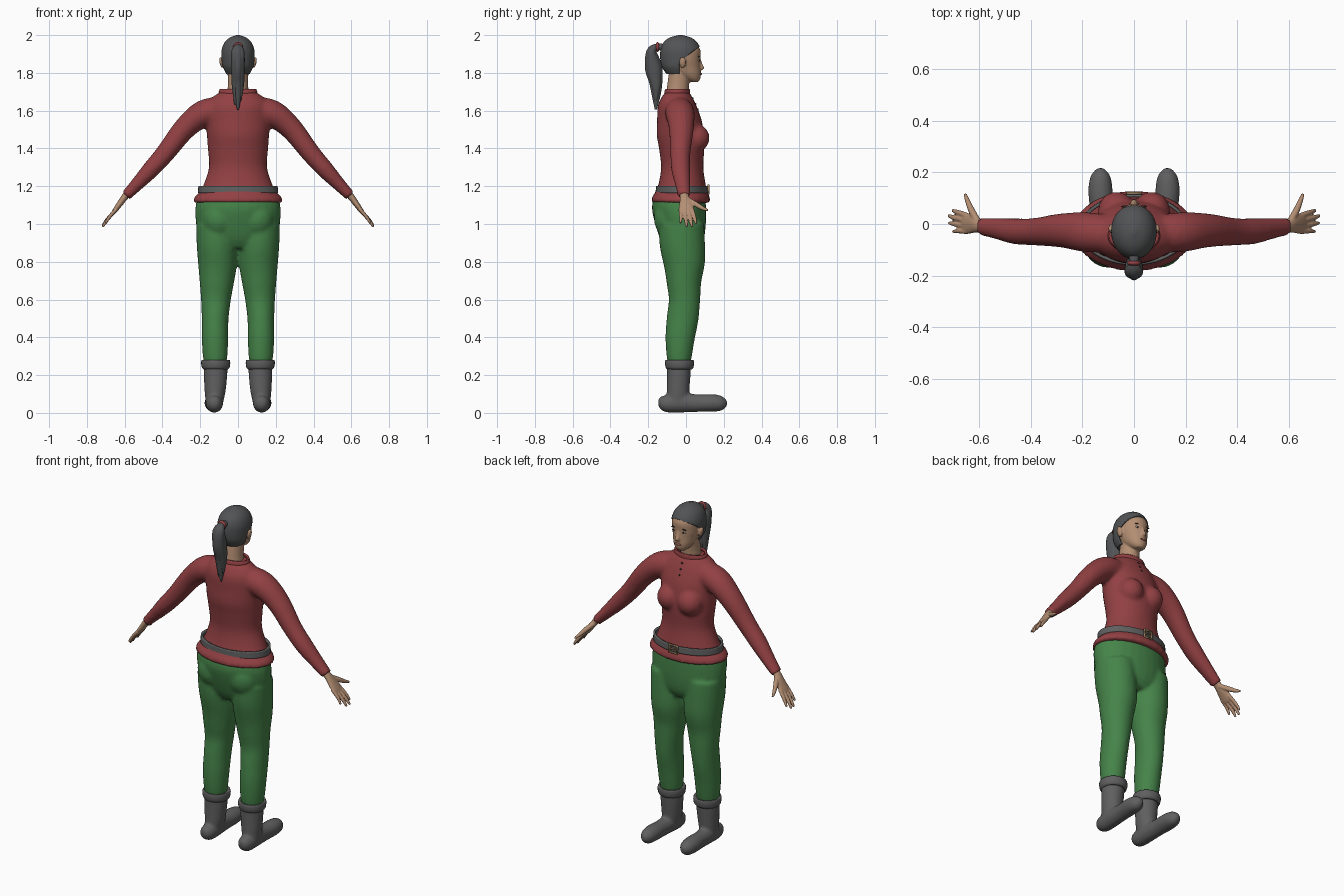
import bpy, bmesh, math
from mathutils import Vector, Matrix

cube = bpy.data.objects.get("Cube")
if cube:
    bpy.data.objects.remove(cube, do_unlink=True)

X, Y, Z = Vector((1, 0, 0)), Vector((0, 1, 0)), Vector((0, 0, 1))


def material(name, *rgb):
    m = bpy.data.materials.new(name)
    m.use_nodes = True
    m.diffuse_color = (*rgb, 1)
    m.node_tree.nodes["Principled BSDF"].inputs["Base Color"].default_value = (*rgb, 1)
    return m


RED = material("red_cloth", 0.29, 0.052, 0.056)
GREEN = material("green_cloth", 0.06, 0.23, 0.067)
GREY = material("grey_leather", 0.115, 0.115, 0.115)
HAIR = material("dark_grey_hair", 0.085, 0.087, 0.09)
SKIN = material("skin", 0.45, 0.27, 0.17)
LIPS = material("lips", 0.33, 0.13, 0.1)
WHITE = material("eye_white", 0.6, 0.58, 0.55)
DARK = material("dark_brown", 0.035, 0.025, 0.02)
BRASS = material("brass", 0.36, 0.24, 0.12)


def spline(rows, n=5):
    """Smooth curve through rows of (x, y, z, radius a, radius b)."""
    p = [Vector(r) for r in rows]
    p = [p[0]] + p + [p[-1]]
    out = []
    for a, b, c, d in zip(p, p[1:], p[2:], p[3:]):
        for k in range(n):
            t = k / n
            out.append((b * 2 + (c - a) * t + (a * 2 - b * 5 + c * 4 - d) * t ** 2
                        + (b * 3 - a - c * 3 + d) * t ** 3) / 2)
    return out + [p[-1]]


def loft(bm, rows, axis=None, v0=Y, side=1, caps=True, sides=28):
    """Elliptical rings along a path; radius b lies towards v0, a across it."""
    pts = spline([(r[0] * side, *r[1:]) for r in rows])
    rings = []
    for i, p in enumerate(pts):
        c = Vector(p[:3])
        t = axis or (Vector(pts[min(i + 1, len(pts) - 1)][:3]) - Vector(pts[max(i - 1, 0)][:3]))
        u = v0.cross(t).normalized()
        v = t.cross(u).normalized()
        angles = [math.tau * k / sides for k in range(sides)]
        rings.append([bm.verts.new(c + u * p[3] * math.cos(w) + v * p[4] * math.sin(w)) for w in angles])
    for r, q in zip(rings, rings[1:]):
        for k in range(sides):
            j = (k + 1) % sides
            bm.faces.new((r[k], r[j], q[j], q[k]))
    if caps:
        bm.faces.new(rings[0])
        bm.faces.new(rings[-1])


def stack(bm, rows, **kw):
    """Upright loft from rows of (y, z, half width, half depth)."""
    loft(bm, [(0, *r) for r in rows], axis=Z, **kw)


def ellipsoid(bm, loc, radii, tilt=0):
    m = Matrix.Translation(loc) @ Matrix.Rotation(tilt, 4, "Y") @ Matrix.Diagonal((*radii, 1))
    bmesh.ops.create_uvsphere(bm, u_segments=20, v_segments=12, radius=1, matrix=m)


def finish(bm, name, mat, voxel=0, relax=3, thick=0):
    bmesh.ops.recalc_face_normals(bm, faces=bm.faces[:])
    for f in bm.faces:
        f.smooth = len(f.verts) == 4 or len(f.verts) == 3
    mesh = bpy.data.meshes.new(name)
    bm.to_mesh(mesh)
    bm.free()
    mesh.materials.append(mat)
    ob = bpy.data.objects.new(name, mesh)
    bpy.context.scene.collection.objects.link(ob)
    if thick:
        ob.modifiers.new("Thickness", "SOLIDIFY").thickness = thick
    if voxel:
        r = ob.modifiers.new("Blend", "REMESH")
        r.mode, r.voxel_size, r.use_smooth_shade = "VOXEL", voxel, True
        s = ob.modifiers.new("Relax", "SMOOTH")
        s.factor, s.iterations = 0.5, relax
    return ob


def front_point(ob, x, z):
    """Point on the facing (+y) surface of an object."""
    bpy.context.view_layer.update()
    ev = ob.evaluated_get(bpy.context.evaluated_depsgraph_get())
    hit, loc, _, _ = ev.ray_cast(Vector((x, 1, z)), -Y)
    return loc if hit else Vector((x, 0.06, z))


# Shirt: torso, bust and sleeves blended into one skin
bm = bmesh.new()
stack(bm, [(-.027, 1.112, .238, .157), (-.027, 1.14, .232, .153), (-.024, 1.17, .203, .138),
           (-.021, 1.21, .182, .125), (-.02, 1.3, .154, .112), (-.023, 1.4, .16, .12),
           (-.03, 1.47, .165, .125), (-.035, 1.55, .17, .118), (-.046, 1.62, .165, .104),
           (-.048, 1.665, .14, .085), (-.046, 1.7, .095, .062)])
for s in (1, -1):
    ellipsoid(bm, (s * .068, .05, 1.455), (.072, .075, .075))
    loft(bm, [(.07, -.04, 1.6, .075, .07), (.18, -.032, 1.585, .072, .077), (.28, -.025, 1.508, .06, .066),
              (.385, -.03, 1.375, .051, .053), (.46, -.028, 1.29, .046, .05),
              (.53, -.018, 1.215, .036, .041), (.593, -.01, 1.15, .028, .033)], side=s)
shirt = finish(bm, "shirt", RED, voxel=.011)

# Collar and cuff bands
bm = bmesh.new()
stack(bm, [(-.046, 1.685, .1, .068), (-.046, 1.7, .102, .068), (-.045, 1.715, .096, .064)], caps=False)
finish(bm, "collar", RED, thick=.012)

# Buttons
bm = bmesh.new()
for z in (1.665, 1.635, 1.605):
    ellipsoid(bm, front_point(shirt, 0, z), (.006, .004, .006))
finish(bm, "shirt_buttons", DARK)

# Belt and buckle
bm = bmesh.new()
stack(bm, [(-.022, 1.165, .212, .139), (-.022, 1.202, .21, .137)], caps=False, sides=48)
finish(bm, "belt", GREY, thick=.012)
bm = bmesh.new()
for x, z, w, h in ((0, 1.205, .056, .008), (0, 1.161, .056, .008),
                   (.025, 1.183, .008, .05), (-.025, 1.183, .008, .05), (.008, 1.183, .034, .005)):
    bmesh.ops.create_cube(bm, size=1, matrix=Matrix.Translation((x, .119, z)) @ Matrix.Diagonal((w, .01, h, 1)))
finish(bm, "belt_buckle", BRASS)

# Trousers: hips and legs blended
bm = bmesh.new()
stack(bm, [(-.035, 1.135, .218, .138), (-.037, 1.08, .226, .143), (-.029, 1, .222, .134),
           (-.021, .92, .2, .115), (-.02, .87, .13, .085)])
for s in (1, -1):
    ellipsoid(bm, (s * .1, -.075, 1.03), (.095, .095, .11))
    loft(bm, [(.112, -.025, 1, .11, .12), (.11, -.02, .9, .109, .12), (.108, -.01, .8, .104, .111),
              (.112, -.011, .7, .092, .093), (.117, -.008, .6, .079, .083), (.121, -.018, .5, .071, .084),
              (.122, -.031, .4, .07, .078), (.121, -.036, .3, .065, .067), (.12, -.036, .25, .055, .057)],
         side=s)
finish(bm, "trousers", GREEN, voxel=.011)

for s, label in ((1, "left"), (-1, "right")):
    # Boot: shaft and foot blended, with a rolled cuff
    bm = bmesh.new()
    loft(bm, [(.118, -.037, .265, .064, .064), (.119, -.038, .2, .062, .062),
              (.121, -.042, .12, .056, .06), (.125, -.045, .05, .046, .06)], axis=Z, side=s)
    loft(bm, [(.125, -.147, .055, .012, .012), (.125, -.135, .052, .03, .033), (.125, -.1, .049, .044, .046),
              (.126, -.03, .055, .046, .053), (.128, .05, .052, .043, .047), (.13, .13, .053, .047, .046),
              (.13, .185, .051, .038, .04), (.13, .216, .05, .014, .016)], axis=Y, v0=Z, side=s)
    finish(bm, label + "_boot", GREY, voxel=.008)
    bm = bmesh.new()
    loft(bm, [(.118, -.034, .23, .064, .064), (.118, -.034, .24, .073, .073), (.118, -.034, .262, .077, .077),
              (.118, -.034, .28, .074, .074), (.118, -.034, .277, .06, .06)], axis=Z, side=s)
    finish(bm, label + "_boot_cuff", GREY)

    # Hand: palm, four fingers and thumb blended
    bm = bmesh.new()
    loft(bm, [(.575, -.01, 1.17, .02, .023), (.602, -.008, 1.14, .018, .025), (.625, 0, 1.108, .016, .036),
              (.65, .002, 1.073, .013, .04), (.662, .002, 1.056, .01, .036)], side=s)
    for y0, y1, x1, z1 in ((.032, .053, .703, 1.0), (.012, .032, .718, .985),
                           (-.01, .004, .716, .984), (-.029, -.03, .7, 1.005)):
        loft(bm, [(.645, y0, 1.078, .01, .011), (x1 - .02, (y0 + y1) / 2 + .003, z1 + .033, .009, .0095),
                  (x1, y1, z1, .006, .006)], side=s)
    loft(bm, [(.605, .008, 1.13, .014, .014), (.628, .05, 1.105, .013, .014),
              (.643, .085, 1.085, .01, .011), (.655, .117, 1.072, .006, .006)], v0=Z, side=s)
    finish(bm, label + "_hand", SKIN, voxel=.004, relax=2)

# Head: skull, jaw, nose, ears and neck blended
bm = bmesh.new()
stack(bm, [(.045, 1.752, .024, .02), (.03, 1.768, .043, .045), (.012, 1.795, .059, .067),
           (-.003, 1.83, .069, .08), (-.014, 1.87, .079, .09), (-.018, 1.92, .079, .094),
           (-.025, 1.96, .06, .076), (-.025, 1.985, .033, .045)])
stack(bm, [(-.048, 1.66, .062, .062), (-.042, 1.73, .054, .058), (-.03, 1.82, .054, .058)])
loft(bm, [(0, .07, 1.878, .006, .007), (0, .076, 1.85, .01, .01), (0, .08, 1.826, .014, .016),
          (0, .075, 1.815, .012, .01)], axis=Z)
for s in (1, -1):
    ellipsoid(bm, (s * .087, -.018, 1.855), (.011, .018, .03), s * .2)
head = finish(bm, "head", SKIN, voxel=.005, relax=2)

# Eyes, brows and mouth
for s, label in ((1, "left"), (-1, "right")):
    eye = front_point(head, s * .033, 1.866)
    for part, mat, loc, radii, tilt in (
            ("eye", WHITE, eye, (.013, .003, .006), 0),
            ("iris", DARK, eye + Y * .002, (.006, .003, .006), 0),
            ("eyebrow", DARK, front_point(head, s * .034, 1.886), (.018, .004, .003), s * .12)):
        bm = bmesh.new()
        ellipsoid(bm, loc, radii, tilt)
        finish(bm, label + "_" + part, mat)
bm = bmesh.new()
ellipsoid(bm, front_point(head, 0, 1.795), (.021, .006, .006))
finish(bm, "lips", LIPS)

# Hair cap, cut along the hairline
bm = bmesh.new()
stack(bm, [(-.042, 1.795, .062, .062), (-.041, 1.83, .08, .086), (-.03, 1.87, .087, .106),
           (-.028, 1.92, .087, .107), (-.03, 1.96, .072, .09), (-.03, 1.986, .045, .058),
           (-.03, 2.0, .008, .01)], sides=40)
line, nape = Vector((0, 0, 1.885)), Vector((0, -.035, 1.85))
for co, no in ((line, Vector((0, -.75, 1))), (nape, Y)):
    bmesh.ops.bisect_plane(bm, geom=bm.verts[:] + bm.edges[:] + bm.faces[:], plane_co=co, plane_no=no)
face_area = [f for f in bm.faces if f.calc_center_median().y > nape.y
             and f.calc_center_median().z < line.z + .75 * f.calc_center_median().y]
bmesh.ops.delete(bm, geom=face_area, context="FACES")
finish(bm, "hair_cap", HAIR, thick=.008)

# Ponytail: three strands gathered by a tie
bm = bmesh.new()
for dx, dz, k in ((0, 0, 1), (.013, .05, .8), (-.014, .025, .8)):
    loft(bm, [(0, -.115, 1.93, .022, .022), (0, -.15, 1.938, .017, .017), (dx, -.182, 1.912, .028 * k, .026 * k),
              (dx, -.172, 1.83, .046 * k, .028 * k), (dx, -.16, 1.75, .035 * k, .025 * k),
              (dx, -.158, 1.68 + dz / 2, .023 * k, .018 * k), (dx, -.16, 1.605 + dz, .005, .005)], v0=X)
finish(bm, "ponytail", HAIR)
bm = bmesh.new()
loft(bm, [(0, -.142, 1.936, .018, .018), (0, -.147, 1.937, .025, .025),
          (0, -.155, 1.937, .025, .025), (0, -.16, 1.937, .018, .018)], axis=Y, v0=Z)
finish(bm, "hair_tie", RED)
